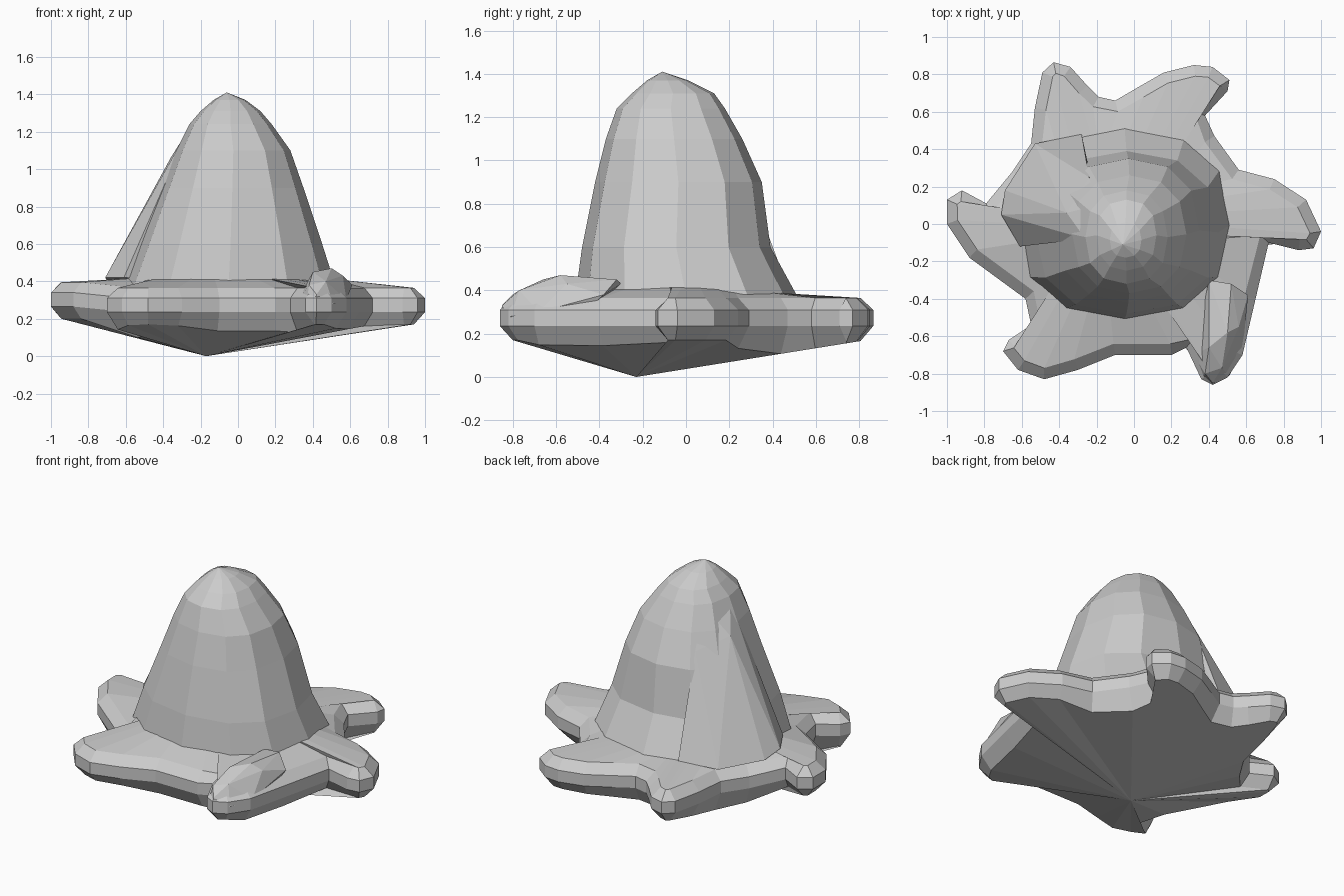
import bpy, bmesh, math
from mathutils import Vector

if "Cube" in bpy.data.objects:
    bpy.data.objects.remove(bpy.data.objects["Cube"])


def finish(name, bm):
    bmesh.ops.recalc_face_normals(bm, faces=bm.faces)
    me = bpy.data.meshes.new(name)
    bm.to_mesh(me)
    bm.free()
    ob = bpy.data.objects.new(name, me)
    bpy.context.collection.objects.link(ob)
    return ob


def loft(name, rings, bottom=None, top=None):
    """Skin rings of equal length, closing each end with a point."""
    bm = bmesh.new()
    rows = [[bm.verts.new(p) for p in r] for r in rings]
    n = len(rows[0])
    for a, b in zip(rows, rows[1:]):
        for i in range(n):
            j = (i + 1) % n
            bm.faces.new((a[i], a[j], b[j], b[i]))
    for row, tip in ((rows[0], bottom), (rows[-1], top)):
        if tip:
            t = bm.verts.new(tip)
            for i in range(n):
                bm.faces.new((row[i], row[(i + 1) % n], t))
    return finish(name, bm)


def hull(name, pts):
    bm = bmesh.new()
    for p in pts:
        bm.verts.new(p)
    res = bmesh.ops.convex_hull(bm, input=bm.verts)
    junk = {g for g in res["geom_interior"] + res["geom_unused"]
            if isinstance(g, bmesh.types.BMVert)}
    bmesh.ops.delete(bm, geom=list(junk), context='VERTS')
    return finish(name, bm)


# six-armed base outline, clockwise from the left arm
outline = [Vector(p) for p in (
    (-1, 0), (-1, .13), (-.92, .18), (-.79, .11), (-.65, .28), (-.55, .43),
    (-.53, .62), (-.49, .81), (-.43, .865), (-.34, .84), (-.25, .74),
    (-.19, .68), (-.1, .66), (.02, .73), (.16, .81), (.32, .85), (.42, .84),
    (.51, .77), (.5, .71), (.38, .58), (.43, .47), (.56, .29), (.75, .24),
    (.92, .13), (1, -.04), (.96, -.13), (.88, -.14), (.72, -.1), (.65, -.4),
    (.58, -.7), (.5, -.82), (.42, -.86), (.36, -.83), (.28, -.66), (.2, -.7),
    (-.1, -.7), (-.3, -.78), (-.48, -.83), (-.62, -.78), (-.7, -.68),
    (-.67, -.62), (-.55, -.54), (-.58, -.4), (-.88, -.18))]


def base_ring(inset, z=None):
    """Inset outline; without z it lies on the shallow pyramid underneath."""
    ring = []
    n = len(outline)
    for i, p in enumerate(outline):
        d = (outline[(i + 1) % n] - outline[i - 1]).normalized()
        q = p + Vector((d.y, -d.x)) * inset
        x, y = q.x + .17, q.y + .23
        h = z or min(.17, max(.16 * y, -.33 * y, .19 * x, -.27 * x))
        ring.append((q.x, q.y, h + (.03 if p.x < -.75 else 0)))
    return ring


# shoulder where the body meets the base, lower towards the back
angles = sorted((math.pi - math.atan2(p.y, p.x)) % (2 * math.pi) for p in outline)
inner = [(-.05 - .54 * math.cos(a), .48 * math.sin(a),
          .415 - .03 * max(0, math.sin(a))) for a in angles]
loft("armed_base",
     [base_ring(.06), base_ring(0, .235), base_ring(0, .31),
      base_ring(.06, .365), inner],
     bottom=(-.17, -.23, 0), top=(-.05, 0, .45))

# raised front right arm
hull("raised_front_arm", [
    (.42, -.86, .25), (.42, -.85, .33), (.36, -.83, .25), (.51, -.81, .28),
    (.38, -.80, .38), (.47, -.77, .40), (.32, -.70, .3), (.58, -.68, .3),
    (.40, -.66, .45), (.50, -.58, .47), (.40, -.42, .43), (.52, -.32, .45),
    (.61, -.38, .38), (.56, -.55, .43), (.4, -.3, .43), (.4, -.7, .18),
    (.53, -.6, .18)])

# bell shaped body: z, x min, x max, y min, y max
profile = [(.38, -.62, .52, -.51, .51), (.60, -.53, .45, -.48, .39),
           (.90, -.41, .35, -.42, .35), (1.10, -.33, .28, -.37, .26),
           (1.24, -.26, .18, -.32, .18), (1.31, -.20, .12, -.25, .13),
           (1.37, -.13, .04, -.18, .01)]
SIDES = 12


def squircle(v):
    return math.copysign(abs(v) ** .85, v)


rings = []
for z, x0, x1, y0, y1 in profile:
    ring = []
    for k in range(SIDES):
        a = 2 * math.pi * k / SIDES
        ring.append(((x0 + x1) / 2 + (x1 - x0) / 2 * squircle(math.cos(a)),
                     (y0 + y1) / 2 + (y1 - y0) / 2 * squircle(math.sin(a)), z))
    rings.append(ring)
loft("bell_body", rings, bottom=(-.08, 0, .38), top=(-.06, -.11, 1.41))

# flat flare running down the left side of the body to the base
hull("left_flare", [
    (-.26, -.08, 1.22), (-.2, .1, 1.22), (-.36, .06, 1.06), (-.24, .25, 1.0),
    (-.71, .05, .42), (-.69, .18, .39), (-.53, .43, .38), (-.28, .48, .39),
    (-.61, -.12, .42), (-.2, 0, .4)])
